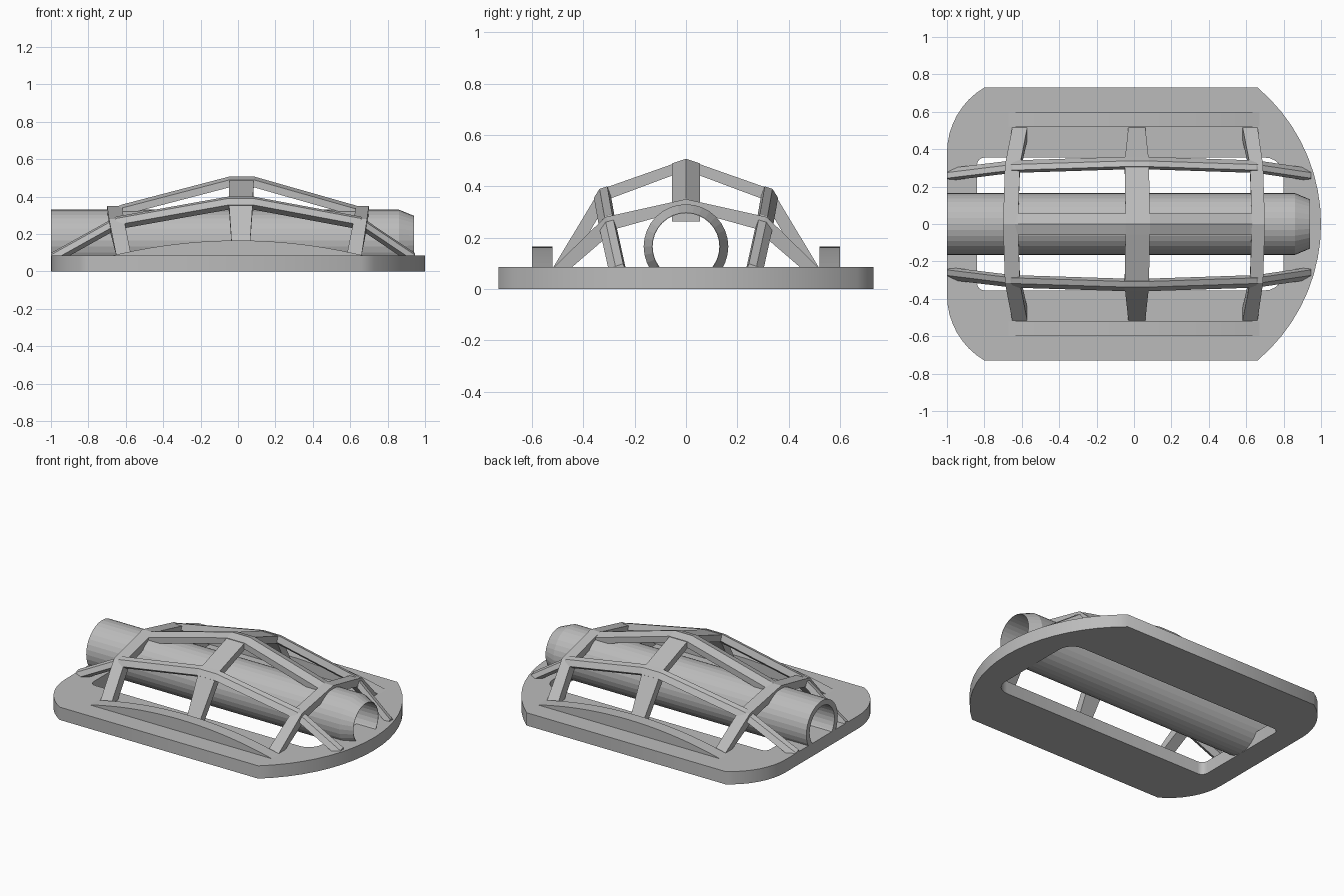
import bpy, math

if "Cube" in bpy.data.objects:
    bpy.data.objects.remove(bpy.data.objects["Cube"])

grey = bpy.data.materials.new("light grey")
grey.diffuse_color = (0.5, 0.5, 0.5, 1)
grey.use_nodes = True
grey.node_tree.nodes["Principled BSDF"].inputs["Base Color"].default_value = grey.diffuse_color

T = 0.085  # plate thickness


def add_mesh(name, verts, faces):
    me = bpy.data.meshes.new(name)
    me.from_pydata(verts, [], faces)
    me.materials.append(grey)
    ob = bpy.data.objects.new(name, me)
    bpy.context.collection.objects.link(ob)
    # consistent outward normals
    bpy.context.view_layer.objects.active = ob
    ob.select_set(True)
    bpy.ops.object.mode_set(mode='EDIT')
    bpy.ops.mesh.select_all(action='SELECT')
    bpy.ops.mesh.normals_make_consistent(inside=False)
    bpy.ops.object.mode_set(mode='OBJECT')
    ob.select_set(False)
    return ob


def loft(name, sections, closed=False):
    """Skin a list of equally sized cross-sections, capping the ends unless closed."""
    n, m = len(sections[0]), len(sections)
    verts = [p for s in sections for p in s]
    faces = []
    for i in range(m if closed else m - 1):
        a, b = i * n, (i + 1) % m * n
        faces += [(a + j, a + (j + 1) % n, b + (j + 1) % n, b + j) for j in range(n)]
    if not closed:
        faces += [tuple(range(n)), tuple(range((m - 1) * n, m * n))]
    return add_mesh(name, verts, faces)


def arc(cx, cy, r, a0, a1, n):
    return [(cx + r * math.cos(math.radians(a0 + (a1 - a0) * i / n)),
             cy + r * math.sin(math.radians(a0 + (a1 - a0) * i / n))) for i in range(n + 1)]


# Base plate with a rounded slot
a = math.degrees(math.asin(0.73 / 0.954))
b = math.degrees(math.asin(0.35 / 0.406))
outline = (arc(0.046, 0, 0.954, -a, a, 18) + arc(-0.594, 0.38, 0.406, 180 - b, 180, 8)
           + arc(-0.594, -0.38, 0.406, 180, 180 + b, 8))
slot = (arc(0.70, 0.255, 0.1, 0, 90, 6) + arc(-0.80, 0.315, 0.04, 90, 180, 4)
        + arc(-0.80, -0.315, 0.04, 180, 270, 4) + arc(0.70, -0.255, 0.1, 270, 360, 6))
cu = bpy.data.curves.new("base_plate", 'CURVE')
cu.dimensions, cu.fill_mode, cu.extrude = '2D', 'BOTH', T / 2
for loop in (outline, slot):
    sp = cu.splines.new('POLY')
    sp.points.add(len(loop) - 1)
    for pt, (x, y) in zip(sp.points, loop):
        pt.co = (x, y, 0, 1)
    sp.use_cyclic_u = True
cu.materials.append(grey)
plate = bpy.data.objects.new("base_plate", cu)
plate.location.z = T / 2
bpy.context.collection.objects.link(plate)
bpy.context.view_layer.objects.active = plate
plate.select_set(True)
bpy.ops.object.convert(target='MESH')
plate.select_set(False)

# Hollow tube with a tapered right end
profile = [(-1, 0.165), (0.86, 0.165), (0.94, 0.132), (0.94, 0.13), (-1, 0.13)]
loft("tube", [[(x, r * math.cos(t), 0.165 + r * math.sin(t)) for x, r in profile]
              for t in (2 * math.pi * i / 32 for i in range(32))], closed=True)

# Arched side strips on the plate
top = [(0.67 * i / 10, T + 0.08 * (1 - (i / 10) ** 2)) for i in range(-10, 11)]
for side, s in (("front", -1), ("back", 1)):
    loft(side + "_arched_strip",
         [[(x, s * y, z) for x, z in top] for y in (0.52, 0.60)])


# Cross ribs: (outer y, outer z, inner y, inner z, x from, x to) from foot to apex
def rib(name, half):
    full = [(-h[0], h[1], -h[2], *h[3:]) for h in half] + half[-2::-1]
    loft(name, [[(x0, yo, zo), (x1, yo, zo), (x1, yi, zi), (x0, yi, zi)]
                for yo, zo, yi, zi, x0, x1 in full])


rib("middle_rib", [(0.52, 0.08, 0.46, 0.08, -0.03, 0.06),
                   (0.335, 0.387, 0.30, 0.35, -0.05, 0.08),
                   (0, 0.505, 0, 0.462, -0.045, 0.085)])
rib("left_rib", [(0.52, 0.08, 0.45, 0.08, -0.65, -0.57),
                 (0.315, 0.28, 0.27, 0.235, -0.69, -0.61),
                 (0, 0.35, 0, 0.31, -0.70, -0.62)])
rib("right_rib", [(0.52, 0.08, 0.45, 0.08, 0.58, 0.66),
                  (0.315, 0.28, 0.27, 0.235, 0.62, 0.69),
                  (0, 0.35, 0, 0.31, 0.63, 0.70)])

# Ridge bar along the top: (x, top z at centre)
ridge = [(-0.70, 0.325), (-0.62, 0.357), (-0.045, 0.507), (0.085, 0.507), (0.63, 0.352), (0.70, 0.32)]
loft("ridge_bar", [[(x, -0.055, z - 0.018), (x, 0, z), (x, 0.055, z - 0.018),
                    (x, 0.055, z - 0.058), (x, -0.055, z - 0.058)] for x, z in ridge])

# Shoulder rails from plate end to plate end: (x, shoulder y, shoulder z)
path = [(-1, 0.275, 0.088), (-0.65, 0.318, 0.283), (-0.05, 0.337, 0.39),
        (0.08, 0.337, 0.39), (0.655, 0.318, 0.283), (0.945, 0.275, 0.088)]
for side, s in (("front", -1), ("back", 1)):
    loft(side + "_shoulder_rail",
         [[(x, s * (y - 0.03), z + 0.01), (x, s * y, z), (x, s * (y + 0.022), z - 0.035),
           (x, s * (y - 0.015), z - 0.06), (x, s * (y - 0.045), z - 0.03)] for x, y, z in path])
